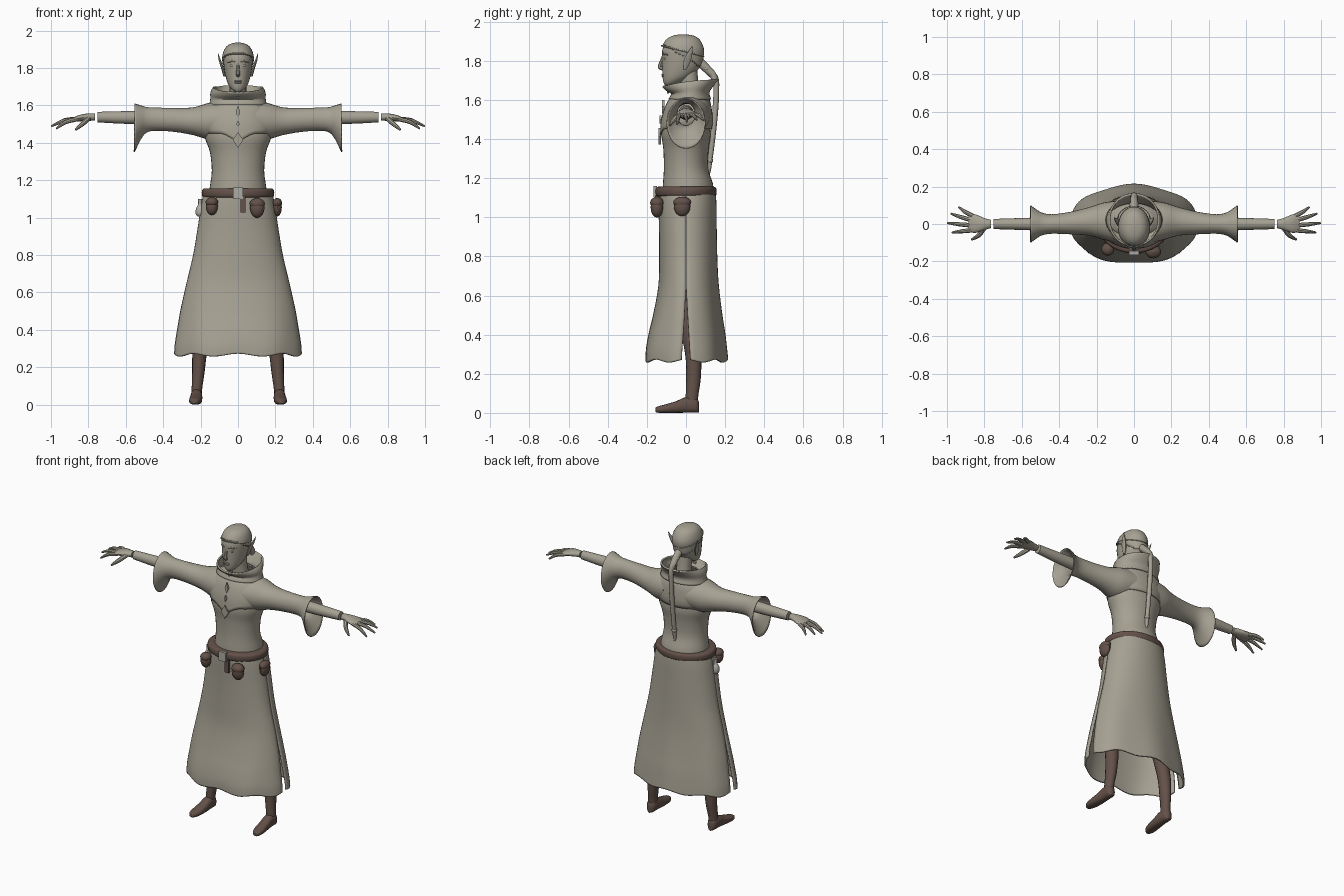
import bpy, bmesh, math
from mathutils import Vector

if "Cube" in bpy.data.objects:
    bpy.data.objects.remove(bpy.data.objects["Cube"])


def material(name, rgb):
    m = bpy.data.materials.new(name)
    m.diffuse_color = (*rgb, 1)
    m.use_nodes = True
    m.node_tree.nodes["Principled BSDF"].inputs["Base Color"].default_value = m.diffuse_color
    return m


CLOTH = material("warm_grey", (0.38, 0.355, 0.29))
LEATHER = material("brown_leather", (0.125, 0.082, 0.066))
METAL = material("pale_metal", (0.42, 0.41, 0.37))


def finish(bm, name, mat, mirror=False, thick=0.0, angle=40):
    bmesh.ops.recalc_face_normals(bm, faces=bm.faces[:])
    me = bpy.data.meshes.new(name)
    bm.to_mesh(me)
    bm.free()
    me.materials.append(mat)
    me.polygons.foreach_set("use_smooth", [True] * len(me.polygons))
    me.set_sharp_from_angle(angle=math.radians(angle))
    ob = bpy.data.objects.new(name, me)
    bpy.context.collection.objects.link(ob)
    if thick:
        s = ob.modifiers.new("thickness", 'SOLIDIFY')
        s.thickness = thick
    if mirror:
        ob.modifiers.new("mirror", 'MIRROR').use_mirror_merge = False
    return ob


def smooth_rows(rows, sub):
    """Catmull-Rom interpolation between rows of numbers."""
    out = []
    for i in range(len(rows) - 1):
        a, b, c, d = (rows[max(0, min(len(rows) - 1, i + k))] for k in (-1, 0, 1, 2))
        for j in range(sub):
            t = j / sub
            out.append([q + 0.5 * t * (r - p + t * (2*p - 5*q + 4*r - s + t * (3*(q - r) + s - p)))
                        for p, q, r, s in zip(a, b, c, d)])
    return out + [list(rows[-1])]


def skin(bm, rings, closed=True):
    for a, b in zip(rings, rings[1:]):
        n = len(a)
        for i in range(n if closed else n - 1):
            j = (i + 1) % n
            bm.faces.new((a[i], a[j], b[j], b[i]))


def loft(rows, axis='z', n=28, p=2.0, sub=3, caps=(True, True)):
    """Elliptical rings (t, u, v, ru, rv) stacked along an axis."""
    bm = bmesh.new()
    rings = []
    for t, u, v, ru, rv in smooth_rows(rows, sub):
        ring = []
        for i in range(n):
            a = 2 * math.pi * i / n
            c, s = math.cos(a), math.sin(a)
            pu = u + ru * math.copysign(abs(c) ** (2 / p), c)
            pv = v + rv * math.copysign(abs(s) ** (2 / p), s)
            ring.append(bm.verts.new({'z': (pu, pv, t), 'x': (t, pu, pv), 'y': (pu, t, pv)}[axis]))
        rings.append(ring)
    skin(bm, rings)
    for use, ring in zip(caps, (rings[0], rings[-1])):
        if use:
            bm.faces.new(ring)
    return bm


def tube(rows, n=8, sub=3, loop=False):
    """Round tube through points (x, y, z, radius)."""
    bm = bmesh.new()
    pts = smooth_rows(rows, sub)
    rings = []
    for i, q in enumerate(pts):
        if loop:
            d = Vector(pts[(i + 1) % len(pts)][:3]) - Vector(pts[i - 1][:3])
        else:
            d = Vector(pts[min(i + 1, len(pts) - 1)][:3]) - Vector(pts[max(i - 1, 0)][:3])
        d.normalize()
        side = d.cross(Vector((0.31, 0.1, 0.95) if abs(d.z) < 0.8 else (1, 0.1, 0))).normalized()
        up = side.cross(d)
        rings.append([bm.verts.new(Vector(q[:3]) + q[3] * (math.cos(k) * side + math.sin(k) * up))
                      for k in (2 * math.pi * j / n for j in range(n))])
    skin(bm, rings + rings[:1] if loop else rings)
    if not loop:
        bm.faces.new(rings[0])
        bm.faces.new(rings[-1])
    return bm


def blob(name, loc, size, mat, mirror=False, seg=14):
    bm = bmesh.new()
    bmesh.ops.create_uvsphere(bm, u_segments=seg, v_segments=seg // 2 + 1, radius=1)
    for v in bm.verts:
        v.co = Vector(a * b + c for a, b, c in zip(v.co, size, loc))
    return finish(bm, name, mat, mirror)


def box(name, loc, size, mat, diamond=False):
    bm = bmesh.new()
    if diamond:
        bmesh.ops.create_cone(bm, cap_ends=True, segments=4, radius1=1, radius2=1, depth=2)
        for v in bm.verts:
            v.co = Vector((v.co.x, v.co.z, v.co.y))
    else:
        bmesh.ops.create_cube(bm, size=2)
    for v in bm.verts:
        v.co = Vector(a * b + c for a, b, c in zip(v.co, size, loc))
    return finish(bm, name, mat, angle=20)


# Robe torso and overlapping yoke
finish(loft([(1.12, 0, .01, .155, .13), (1.17, 0, .01, .15, .128), (1.25, 0, 0, .14, .113),
             (1.35, 0, 0, .15, .116), (1.42, 0, 0, .175, .126), (1.48, 0, 0, .18, .12)], n=36), "robe_torso", CLOTH)
yoke = loft([(1.43, 0, 0, .182, .134), (1.50, 0, .005, .195, .132), (1.57, 0, .012, .18, .117),
             (1.61, 0, .017, .14, .1), (1.645, 0, .02, .09, .08)], n=36, caps=(False, False))
for v in yoke.verts:
    if v.co.z < 1.47:
        v.co.z += .02 - .045 * max(0, 1 - abs(v.co.x) / .08) * (v.co.y < 0)
finish(yoke, "robe_yoke", CLOTH, thick=.006)

# Wide collar, higher at the back
collar = loft([(1.60, 0, .02, .145, .10), (1.635, 0, .022, .138, .088), (1.665, 0, .02, .138, .115),
               (1.688, 0, .022, .126, .137)], n=36, caps=(False, False))
for v in collar.verts:
    v.co.z += .13 * v.co.y * max(0, min(1, (v.co.z - 1.62) / .05))
finish(collar, "collar", CLOTH, thick=.01)

# Bell sleeves, forearms and hands
finish(loft([(.08, .01, 1.52, .115, .10), (.16, .015, 1.515, .10, .097), (.24, .014, 1.515, .076, .074),
             (.34, .005, 1.522, .06, .064), (.44, 0, 1.526, .052, .062), (.49, 0, 1.522, .06, .069),
             (.52, 0, 1.508, .077, .092), (.552, 0, 1.48, .1, .13)], 'x', caps=(True, False)),
       "sleeve", CLOTH, True, .006)
finish(loft([(.42, 0, 1.535, .038, .038), (.6, 0, 1.535, .032, .034), (.752, 0, 1.537, .027, .028)], 'x', 16),
       "forearm", CLOTH, True)
finish(loft([(.765, 0, 1.537, .022, .019), (.80, 0, 1.537, .032, .02), (.85, .002, 1.531, .05, .017),
             (.885, .006, 1.522, .045, .011)], 'x', 16), "palm", CLOTH, True)
for k, (y0, tx, ty, tz) in enumerate([(.042, .938, .09, 1.495), (.018, .98, .056, 1.497),
                                      (-.008, .998, .005, 1.488), (-.033, .972, -.045, 1.475)]):
    finish(tube([(.86, y0, 1.526, .012), ((.87 + tx) / 2, (y0 + ty) / 2, (1.535 + tz) / 2 + .005, .011),
                 (tx, ty, tz, .005)]), f"finger_{k + 1}", CLOTH, True)
finish(tube([(.80, -.02, 1.53, .014), (.83, -.06, 1.502, .013), (.868, -.083, 1.47, .006)]), "thumb", CLOTH, True)

# Long skirt: front and back panels joined down to the side slits
PROFILE = [(1.15, .172, .137, .145), (1.08, .19, .138, .15), (.95, .21, .133, .152), (.80, .235, .132, .155),
           (.65, .27, .137, .162), (.5, .303, .165, .178), (.4, .32, .19, .192), (.32, .333, .205, .2),
           (.265, .337, .207, .205)]
for name, sign in (("skirt_front", -1), ("skirt_back", 1)):
    bm = bmesh.new()
    rings = []
    for z, rx, yf, yb in smooth_rows(PROFILE, 4):
        gap = max(0, .65 - z) * .22
        flare = max(0, .75 - z) / .5
        ring = []
        for i in range(33):
            a = gap + (math.pi - 2 * gap) * i / 32
            w = 1 + .03 * flare * math.cos(6 * a) * (-1 if sign > 0 else 1) * math.sin(a)
            ring.append(bm.verts.new((rx * w * math.cos(a),
                                      sign * (yf if sign < 0 else yb) * w * math.sin(a) ** .9,
                                      z + .008 * flare * math.cos(8 * a))))
        rings.append(ring)
    skin(bm, rings, closed=False)
    bmesh.ops.remove_doubles(bm, verts=bm.verts[:], dist=1e-5)
    ob = finish(bm, name, CLOTH, thick=.01)
    ob.modifiers["thickness"].offset = 0

# Belt, buckle, strap and hanging pouches
finish(loft([(1.106, 0, 0, .178, .143), (1.112, 0, 0, .19, .154), (1.132, 0, 0, .194, .157),
             (1.15, 0, 0, .19, .154), (1.156, 0, 0, .178, .143)], n=40, sub=2), "belt", LEATHER)
box("buckle", (0, -.157, 1.13), (.026, .009, .03), METAL)
box("belt_strap", (.027, -.15, 1.07), (.014, .008, .042), LEATHER)
for name, loc, size in (("front_pouch", (.103, -.148, 1.052), (.04, .033, .054)),
                        ("left_pouch", (-.14, -.135, 1.06), (.033, .032, .048)),
                        ("side_pouch", (.21, -.02, 1.055), (.025, .042, .05))):
    blob(name, loc, size, LEATHER)
    blob(name + "_flap", Vector(loc) + Vector((0, 0, .022)), [s * f for s, f in zip(size, (1.05, 1.08, .55))], LEATHER)
finish(loft([(1.005, -.203, -.02, .012, .012), (1.02, -.203, -.02, .023, .023), (1.05, -.203, -.02, .021, .021),
             (1.07, -.203, -.02, .01, .01), (1.1, -.203, -.02, .011, .011)], n=12), "flask", METAL)

# Boots
finish(loft([(.02, .222, .03, .028, .035), (.08, .22, .03, .028, .032), (.17, .212, .038, .033, .037),
             (.28, .205, .038, .039, .04), (.42, .19, .02, .045, .045), (.62, .15, .005, .055, .055)], n=16),
       "boot_leg", LEATHER, True)
finish(loft([(.066, .222, .03, .012, .028), (.05, .222, .038, .028, .037), (0, .222, .041, .031, .04),
             (-.05, .224, .03, .033, .03), (-.11, .229, .021, .033, .021), (-.145, .232, .017, .022, .016),
             (-.157, .233, .015, .008, .01)], 'y', 16, 2.5), "boot_foot", LEATHER, True)

# Neck, head and face
finish(loft([(1.58, 0, .035, .06, .055), (1.65, 0, .022, .046, .046), (1.75, 0, .01, .046, .048)], n=16),
       "neck", CLOTH)
SKULL = [(1.672, 0, -.085, .014, .02), (1.688, 0, -.073, .036, .042), (1.72, 0, -.045, .056, .075),
         (1.77, 0, -.025, .07, .097), (1.82, 0, -.02, .077, .103), (1.86, 0, -.018, .078, .102),
         (1.9, 0, -.017, .064, .083), (1.922, 0, -.015, .04, .053), (1.931, 0, -.015, .008, .01)]
finish(loft(SKULL), "head", CLOTH)
finish(tube([(0, -.117, 1.822, .007), (0, -.128, 1.79, .009), (0, -.133, 1.768, .012), (0, -.119, 1.757, .008)]),
       "nose", CLOTH)
blob("eye", (.029, -.106, 1.812), (.014, .01, .007), CLOTH, True)
finish(tube([(.012, -.118, 1.83, .004), (.032, -.114, 1.836, .006), (.055, -.092, 1.83, .003)], 6),
       "brow", CLOTH, True)
for z in (1.729, 1.721):
    blob("lip", (0, -.117, z), (.021, .008, .005), CLOTH)
finish(loft([(1.755, .072, -.005, .006, .008), (1.79, .08, .004, .008, .018), (1.82, .09, .012, .007, .018),
             (1.85, .1, .024, .005, .01), (1.876, .106, .034, .001, .002)], n=10), "pointed_ear", CLOTH, True)

# Hair cap trimmed along the hairline, circlet and braid
hair = loft([(z + .004, x, y + .001, rx + .006, ry + .006) for z, x, y, rx, ry in SKULL[2:]], n=36, sub=5)
low = [f for f in hair.faces if f.calc_center_median().z < 1.815 - .6 * f.calc_center_median().y]
bmesh.ops.delete(hair, geom=low, context='FACES')
finish(hair, "hair", CLOTH, thick=.006)
ring = [2 * math.pi * i / 32 for i in range(32)]
finish(tube([(.083 * math.cos(a), -.017 + .107 * math.sin(a), 1.85 - .25 * .107 * math.sin(a), .004) for a in ring],
            6, 1, True), "circlet", CLOTH)
finish(tube([(0, .06, 1.80, .025), (0, .10, 1.765, .022), (0, .145, 1.715, .019), (0, .155, 1.66, .015),
             (0, .15, 1.55, .015), (0, .138, 1.42, .014), (0, .122, 1.29, .013), (0, .116, 1.24, .011),
             (0, .112, 1.19, .004)], 10), "braid", CLOTH)
for k, (y, z) in enumerate(((.105, 1.76), (.123, 1.29))):
    blob(f"braid_tie_{k + 1}", (0, y, z), (.024 - .007 * k, .022 - .006 * k, .014), CLOTH)

# Chest brooch and clasps
for name, y, z, w, h in (("brooch", -.134, 1.415, .028, .042), ("upper_clasp", -.116, 1.565, .012, .035),
                         ("middle_clasp", -.13, 1.50, .009, .02), ("collar_clasp", -.092, 1.65, .012, .018)):
    box(name, (0, y, z), (w, .006, h), CLOTH, True)
